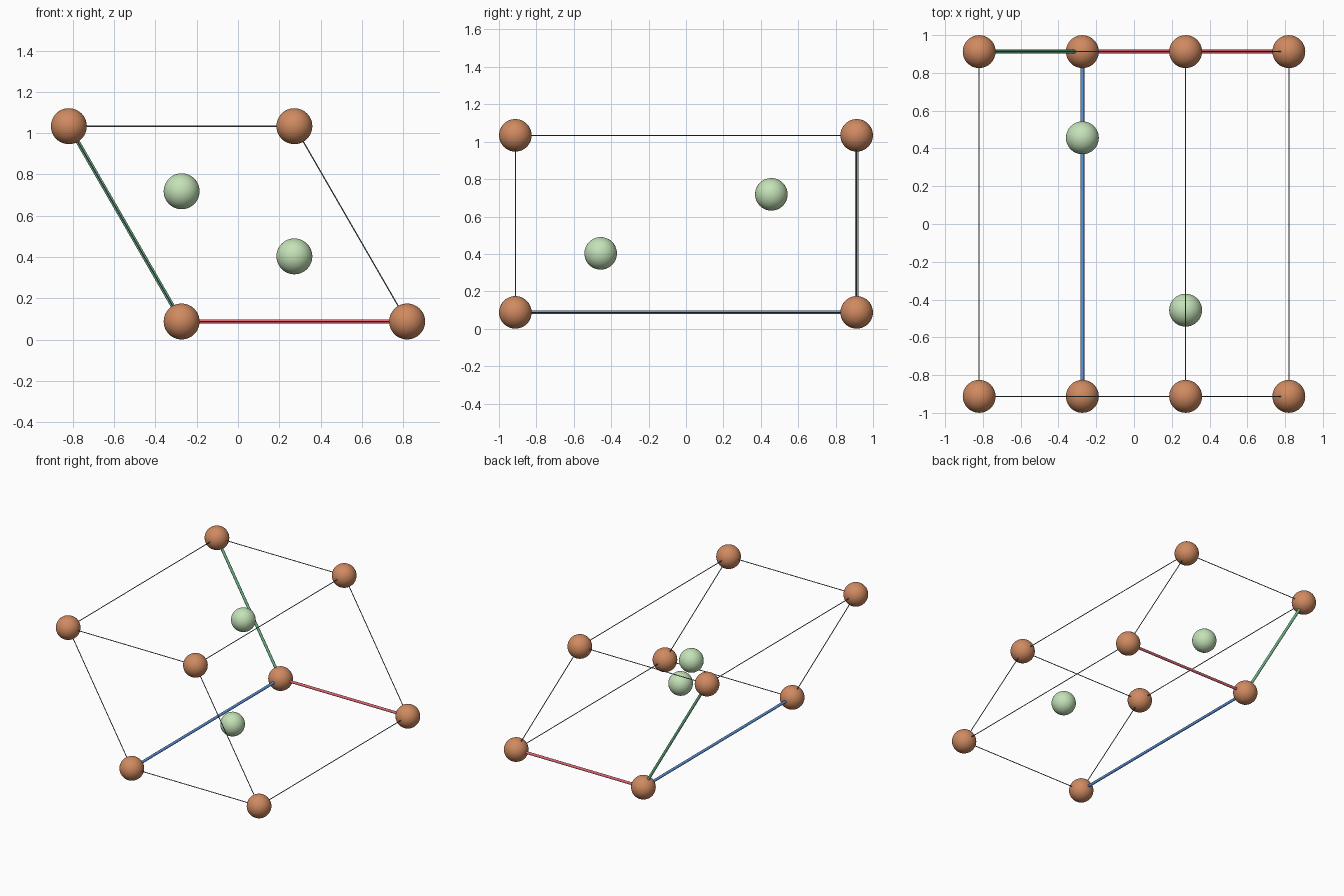
import bpy
import math
from mathutils import Vector

if "Cube" in bpy.data.objects:
    bpy.data.objects.remove(bpy.data.objects["Cube"])


def material(name, rgb):
    # sRGB bytes to linear
    m = bpy.data.materials.new(name)
    lin = [((c / 255 + 0.055) / 1.055) ** 2.4 for c in rgb]
    m.diffuse_color = (*lin, 1)
    m.use_nodes = True
    m.node_tree.nodes["Principled BSDF"].inputs["Base Color"].default_value = m.diffuse_color
    return m


COPPER = material("copper brown", (208, 138, 97))
PALE = material("pale green", (196, 226, 184))
RED = material("axis red", (224, 104, 114))
GREEN = material("axis green", (114, 186, 142))
BLUE = material("axis blue", (94, 152, 222))
GREY = material("slate grey edge", (104, 120, 132))

# Hexagonal cell: corner plus three edge vectors
R = 0.087
A, C = 1.093, 1.825
origin = Vector((-A / 4, C / 2, R + 0.0005))
va = Vector((A, 0, 0))
vb = Vector((-A / 2, 0, A * math.sin(math.radians(60))))
vc = Vector((0, -C, 0))


def point(i, j, k):
    return origin + i * va + j * vb + k * vc


def ball(name, pos, mat):
    bpy.ops.mesh.primitive_uv_sphere_add(segments=48, ring_count=24, radius=R, location=pos)
    ob = bpy.context.object
    ob.name = name
    ob.data.materials.append(mat)
    bpy.ops.object.shade_smooth()


def rod(name, p, q, radius, mat):
    d = q - p
    bpy.ops.mesh.primitive_cylinder_add(vertices=16, radius=radius, depth=d.length,
                                        location=(p + q) / 2)
    ob = bpy.context.object
    ob.name = name
    ob.rotation_euler = d.to_track_quat('Z', 'Y').to_euler()
    ob.data.materials.append(mat)
    bpy.ops.object.shade_smooth_by_angle(angle=math.radians(40))


# Corner atoms
for i in (0, 1):
    for j in (0, 1):
        for k in (0, 1):
            ball(f"corner_atom_{i}{j}{k}", point(i, j, k), COPPER)

# Inner atoms
ball("inner_atom_upper", point(1 / 3, 2 / 3, 1 / 4), PALE)
ball("inner_atom_lower", point(2 / 3, 1 / 3, 3 / 4), PALE)

# Cell edges: the three at the origin are thick coloured axes
for axis, mat in enumerate((RED, GREEN, BLUE)):
    for u in (0, 1):
        for v in (0, 1):
            start = [u, v]
            start.insert(axis, 0)
            end = [u, v]
            end.insert(axis, 1)
            is_axis = u == 0 and v == 0
            rod(f"axis_{'abc'[axis]}" if is_axis else f"cell_edge_{axis}{u}{v}",
                point(*start), point(*end),
                0.010 if is_axis else 0.003, mat if is_axis else GREY)
